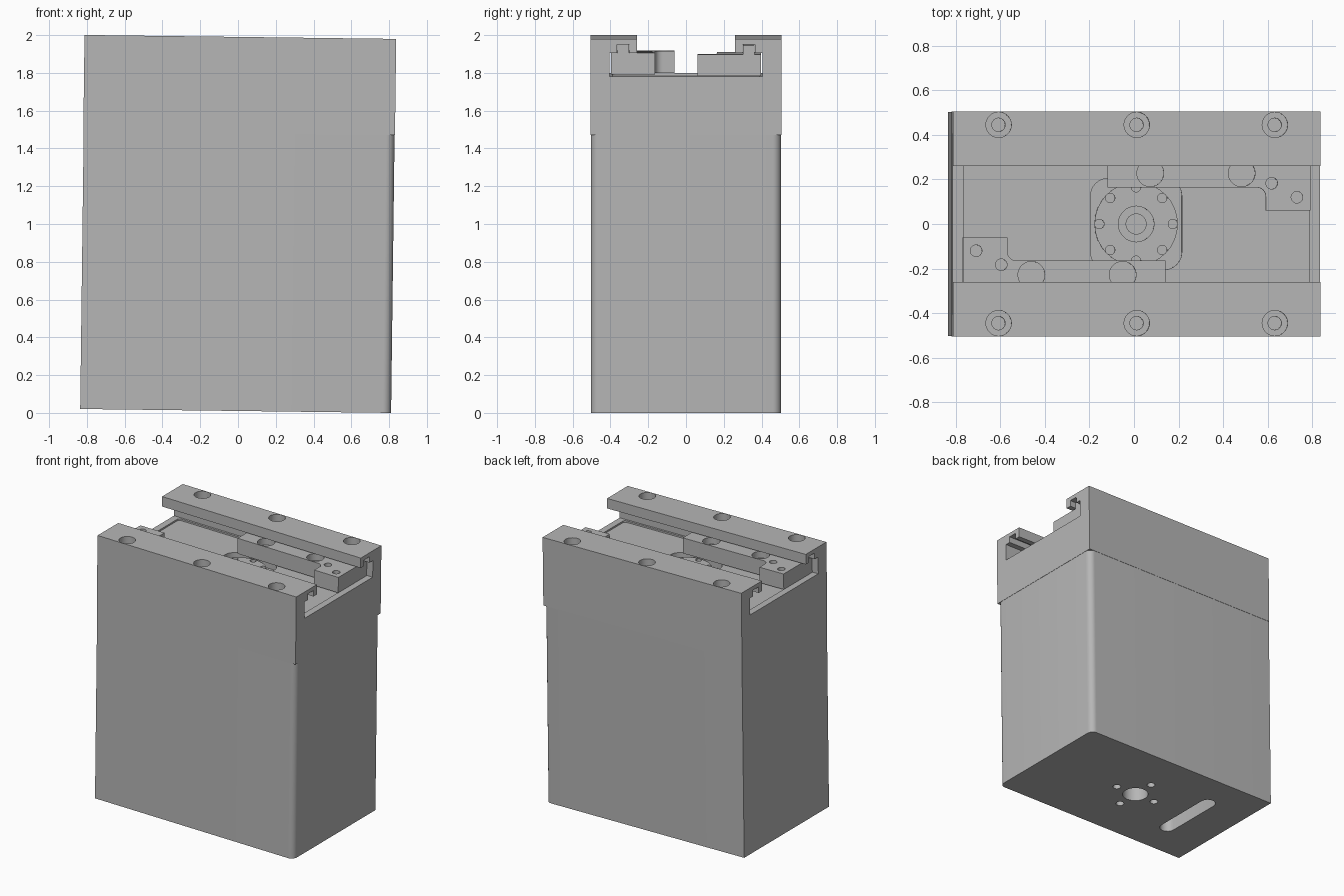
import bpy, bmesh, math
from mathutils import Matrix, Vector

if "Cube" in bpy.data.objects:
    bpy.data.objects.remove(bpy.data.objects["Cube"])

steel = bpy.data.materials.new("plain grey")
steel.use_nodes = True
GREY = (0.47, 0.47, 0.47, 1)
steel.diffuse_color = GREY
steel.node_tree.nodes["Principled BSDF"].inputs["Base Color"].default_value = GREY

HX, HY, TOP, SEAM = 0.825, 0.505, 1.98, 1.47
FLOOR, LIP = 1.78, 1.905
parts = []


def prism(name, pts, lo, hi, along="z"):
    """Extrude a 2D outline along z, or a (y, z) outline along x."""
    bm = bmesh.new()
    place = (lambda p: (p[0], p[1], lo)) if along == "z" else (lambda p: (lo, p[0], p[1]))
    face = bm.faces.new([bm.verts.new(place(p)) for p in pts])
    res = bmesh.ops.extrude_face_region(bm, geom=[face])
    shift = Vector((0, 0, hi - lo)) if along == "z" else Vector((hi - lo, 0, 0))
    bmesh.ops.translate(bm, vec=shift, verts=[v for v in res["geom"] if isinstance(v, bmesh.types.BMVert)])
    bmesh.ops.recalc_face_normals(bm, faces=bm.faces)
    mesh = bpy.data.meshes.new(name)
    bm.to_mesh(mesh)
    bm.free()
    mesh.materials.append(steel)
    obj = bpy.data.objects.new(name, mesh)
    bpy.context.collection.objects.link(obj)
    return obj


def arc(cx, cy, r, a0, a1, n=8):
    return [(cx + r * math.cos(math.radians(a0 + (a1 - a0) * i / n)),
             cy + r * math.sin(math.radians(a0 + (a1 - a0) * i / n))) for i in range(n + 1)]


def disc(name, x, y, r, lo, hi):
    return prism(name, arc(x, y, r, 0, 360, 32)[:-1], lo, hi)


def rounded(hx, hy, r):
    return (arc(hx - r, hy - r, r, 0, 90) + arc(r - hx, hy - r, r, 90, 180)
            + arc(r - hx, r - hy, r, 180, 270) + arc(hx - r, r - hy, r, 270, 360))


def cut(obj, cutters):
    for c in cutters:
        mod = obj.modifiers.new("cut", "BOOLEAN")
        mod.operation, mod.solver, mod.object = "DIFFERENCE", "EXACT", c
        bpy.context.view_layer.objects.active = obj
        bpy.ops.object.modifier_apply(modifier=mod.name)
        bpy.data.objects.remove(c)


# Lower housing: square corners at one end, rounded at the other
hx, hy, r = HX - 0.002, HY - 0.002, 0.045
outline = [(-hx, hy), (-hx, -hy)] + arc(hx - r, r - hy, r, -90, 0) + arc(hx - r, hy - r, r, 0, 90)
housing = prism("lower_housing", outline, 0, SEAM)
slot = arc(-0.48, 0.22, 0.055, 0, 180) + arc(-0.48, -0.22, 0.055, 180, 360)
cut(housing, [disc("bore", 0, 0, 0.09, -0.1, 0.3), prism("slot", slot, -0.1, 0.2)]
    + [disc("hole", 0.17 * x, 0.17 * y, 0.028, -0.1, 0.12)
       for x, y in ((1, 0), (-1, 0), (0, 1), (0, -1))])
parts.append(housing)

# Upper body: cross-section with the undercut guide channel
half = [(HY, SEAM), (HY, TOP), (0.26, TOP), (0.26, LIP), (0.30, LIP), (0.30, 1.95),
        (0.365, 1.95), (0.365, LIP), (0.405, LIP), (0.405, FLOOR)]
body = prism("guide_body", half + [(-y, z) for y, z in reversed(half)], -HX, HX, "x")
cutters = [prism("recess", rounded(0.775, 0.39, 0.02), FLOOR - 0.012, FLOOR + 0.03),
           prism("pocket", rounded(0.205, 0.205, 0.08), FLOOR - 0.06, FLOOR + 0.02)]
for x in (-0.62, 0, 0.62):
    for y in (-0.445, 0.445):
        cutters += [disc("counterbore", x, y, 0.057, TOP - 0.06, TOP + 0.1),
                    disc("screw_hole", x, y, 0.03, TOP - 0.18, TOP)]
cut(body, cutters)
parts.append(body)

# Drive flange with a ring of screw holes and a stepped centre
flange = disc("drive_flange", 0, 0, 0.187, FLOOR - 0.061, FLOOR - 0.015)
cut(flange, [disc("hub_step", 0, 0, 0.08, FLOOR - 0.03, FLOOR + 0.1),
             disc("hub_bore", 0, 0, 0.045, FLOOR - 0.05, FLOOR)]
    + [disc("screw", 0.165 * math.cos(i * math.pi / 4), 0.165 * math.sin(i * math.pi / 4),
            0.021, FLOOR - 0.04, FLOOR + 0.1) for i in range(8)])
parts.append(flange)


# Two sliding jaws, one turned half round from the other
def jaw(name, turn):
    top = LIP - 0.007
    plan = ([(-0.78, -0.398), (0.13, -0.398), (0.13, -0.164)]
            + arc(-0.54, -0.124, 0.04, 270, 180) + [(-0.58, -0.06), (-0.78, -0.06)])
    obj = prism(name, plan, FLOOR + 0.002, top)
    cut(obj, [disc("pin", x, y, 0.026, top - 0.08, top + 0.1) for x, y in ((-0.72, -0.12), (-0.607, -0.183))]
        + [disc("bolt", x, -0.228, 0.06, top - 0.05, top + 0.1) for x in (-0.472, -0.062)])
    tongue = prism(name + "_tongue", [(-0.362, top), (-0.303, top), (-0.303, 1.944), (-0.362, 1.944)],
                   -0.78, 0.13, "x")
    for o in (obj, tongue):
        o.data.transform(Matrix.Rotation(turn, 4, "Z"))
        parts.append(o)


jaw("front_jaw", 0)
jaw("back_jaw", math.pi)

# Slight lean of the whole assembly, then smooth the round walls
LEAN = 0.0126
pose = Matrix.Translation((-TOP / 2 * LEAN, 0, HX * LEAN)) @ Matrix.Rotation(LEAN, 4, "Y")
bpy.ops.object.select_all(action="DESELECT")
for o in parts:
    o.data.transform(pose)
    o.select_set(True)
bpy.context.view_layer.objects.active = parts[0]
bpy.ops.object.shade_smooth_by_angle(angle=math.radians(30))
